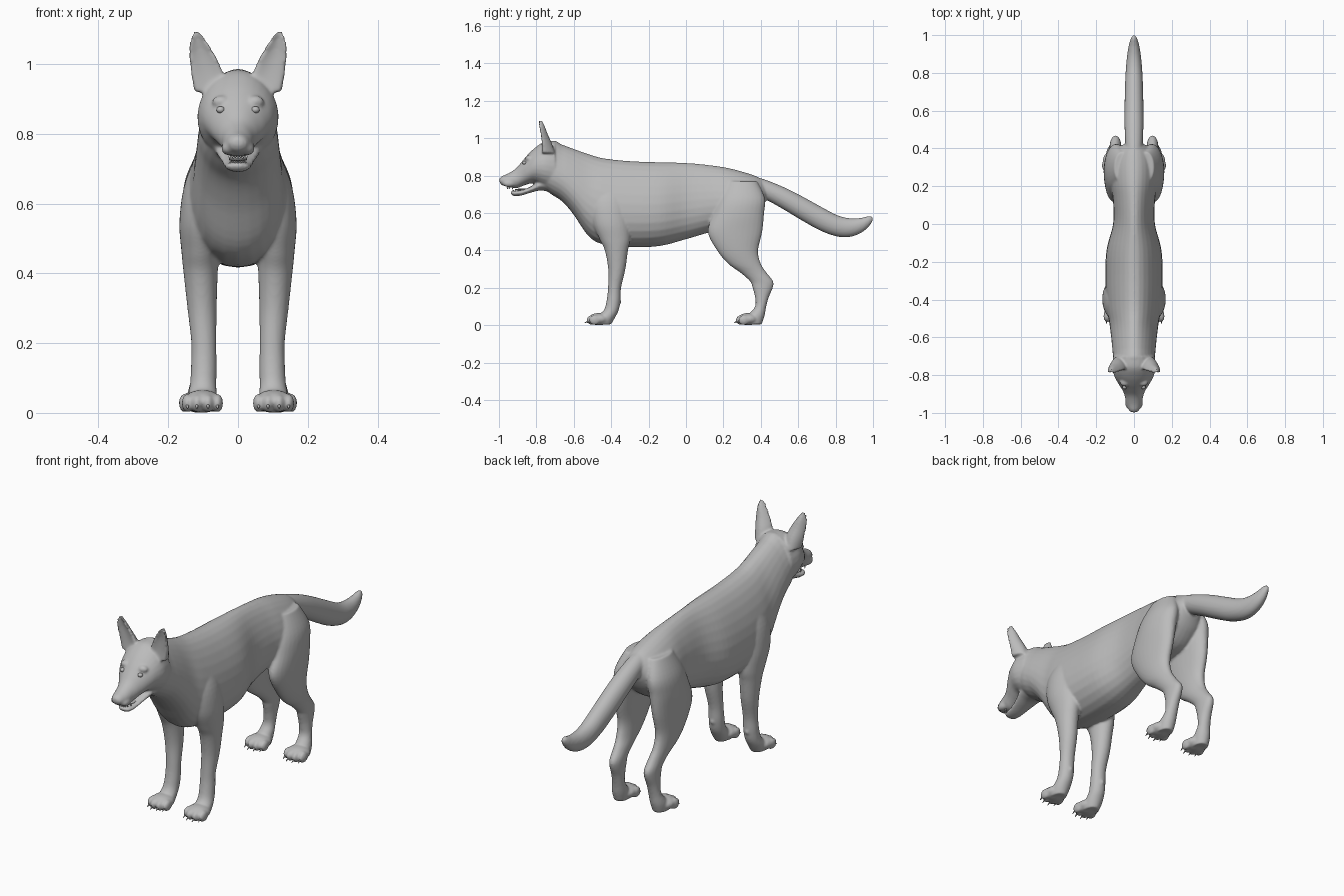
import bpy, bmesh, math
from mathutils import Matrix, Vector

cube = bpy.data.objects.get("Cube")
if cube:
    bpy.data.objects.remove(cube, do_unlink=True)

grey = bpy.data.materials.new("plain grey")
grey.use_nodes = True
grey.diffuse_color = (0.5, 0.5, 0.5, 1)
grey.node_tree.nodes["Principled BSDF"].inputs["Base Color"].default_value = (0.5, 0.5, 0.5, 1)


def spline(rows, steps=5):
    """Smoothly interpolate rows of section values."""
    out = []
    for i in range(len(rows) - 1):
        a, b, c, d = (rows[max(0, min(len(rows) - 1, i + k))] for k in (-1, 0, 1, 2))
        for s in range(steps):
            t = s / steps
            out.append([q + t / 2 * (r - p + t * (2 * p - 5 * q + 4 * r - w + t * (3 * q - p - 3 * r + w)))
                        for p, q, r, w in zip(a, b, c, d)])
    return out + [list(rows[-1])]


def skin_rings(bm, rings):
    loops = [[bm.verts.new(p) for p in ring] for ring in rings]
    n = len(loops[0])
    for lo, hi in zip(loops, loops[1:]):
        for i in range(n):
            bm.faces.new((lo[i], lo[(i + 1) % n], hi[(i + 1) % n], hi[i]))
    bm.faces.new(loops[0])
    bm.faces.new(loops[-1])


ANGLES = [(math.cos(math.tau * i / 28), math.sin(math.tau * i / 28)) for i in range(28)]


def loft_along(bm, rows, taper):
    """Rows are y, top, bottom, half width; sections narrow upward by taper."""
    skin_rings(bm, [[(c * w * (1 - taper * s), y, (t + b) / 2 + s * (t - b) / 2) for c, s in ANGLES]
                    for y, t, b, w in spline(rows)])


def loft_up(bm, rows, side, bend=0):
    """Rows are z, x, y, half width, half depth; bend cups the section forward."""
    skin_rings(bm, [[(side * (x + c * w), y + s * d - bend * c * c, z) for c, s in ANGLES]
                    for z, x, y, w, d in spline(rows)])


def blob(bm, centre, radii):
    m = Matrix.Translation(centre) @ Matrix.Diagonal((*radii, 1))
    bmesh.ops.create_uvsphere(bm, u_segments=20, v_segments=12, radius=1, matrix=m)


def spike(bm, centre, radius, length, pitch):
    m = Matrix.Translation(centre) @ Matrix.Rotation(math.radians(pitch), 4, "X")
    bmesh.ops.create_cone(bm, cap_ends=True, segments=10, radius1=radius, radius2=radius / 5,
                          depth=length, matrix=m)


def finish(bm, name):
    bmesh.ops.recalc_face_normals(bm, faces=bm.faces[:])
    for f in bm.faces:
        f.smooth = True
    mesh = bpy.data.meshes.new(name)
    bm.to_mesh(mesh)
    bm.free()
    mesh.materials.append(grey)
    ob = bpy.data.objects.new(name, mesh)
    bpy.context.collection.objects.link(ob)
    return ob


# Section tables
TORSO = [(-.8, .9, .76, .07), (-.72, .985, .7, .104), (-.66, .965, .66, .112), (-.6, .943, .59, .118),
         (-.52, .915, .475, .128), (-.44, .893, .432, .142), (-.3, .878, .417, .148),
         (-.14, .872, .424, .142), (0, .868, .46, .108), (.12, .857, .495, .108), (.22, .842, .52, .12),
         (.32, .816, .54, .12), (.39, .79, .6, .09), (.425, .76, .66, .05)]
HEAD = [(-.997, .785, .766, .014), (-.985, .797, .75, .028), (-.95, .812, .739, .041),
        (-.91, .838, .732, .049), (-.88, .872, .742, .061), (-.85, .908, .753, .08),
        (-.81, .947, .76, .102), (-.76, .98, .735, .116), (-.7, .985, .71, .11)]
JAW = [(-.938, .714, .704, .014), (-.92, .719, .691, .033), (-.88, .723, .694, .04),
       (-.83, .742, .709, .05), (-.78, .775, .721, .064), (-.74, .8, .715, .07)]
TAIL = [(.35, .8, .7, .04), (.42, .78, .675, .046), (.52, .74, .62, .05), (.62, .69, .56, .05),
        (.72, .635, .505, .048), (.81, .588, .474, .044), (.88, .572, .473, .038),
        (.94, .575, .496, .029), (.98, .585, .53, .018), (1, .578, .56, .006)]
FORELEG = [(.77, .06, -.4, .045, .07), (.66, .092, -.41, .06, .1), (.55, .105, -.4, .063, .1),
           (.46, .108, -.38, .054, .082), (.4, .107, -.372, .049, .062), (.3, .103, -.37, .042, .046),
           (.2, .098, -.382, .036, .035), (.13, .098, -.388, .037, .037), (.08, .1, -.4, .038, .04),
           (.04, .102, -.43, .042, .05), (.005, .102, -.45, .036, .05)]
HINDLEG = [(.77, .065, .3, .04, .08), (.68, .09, .3, .058, .122), (.6, .1, .283, .06, .135),
           (.5, .105, .262, .053, .146), (.4, .107, .276, .045, .11), (.33, .105, .312, .038, .088),
           (.28, .1, .362, .033, .07), (.235, .098, .404, .031, .062), (.2, .098, .41, .031, .054),
           (.15, .1, .406, .03, .037), (.1, .103, .399, .031, .03), (.05, .108, .375, .038, .045),
           (.005, .11, .36, .035, .045)]
EAR = [(.92, .085, -.735, .04, .035), (.97, .088, -.742, .046, .026), (1.02, .101, -.754, .039, .016),
       (1.055, .111, -.763, .029, .012), (1.075, .116, -.769, .02, .01), (1.092, .12, -.774, .009, .007)]
PAWS = [(.102, -.465), (.11, .333)]
TOES = [(-.043, .014), (-.016, 0), (.016, 0), (.043, .014)]

# Coat: torso, head, jaw, tail, legs and ears fused into one skin
coat = bmesh.new()
loft_along(coat, TORSO, .24)
loft_along(coat, HEAD, .08)
loft_along(coat, JAW, -.1)
loft_along(coat, TAIL, 0)
blob(coat, (0, -.978, .777), (.027, .02, .02))
for side in (1, -1):
    loft_up(coat, FORELEG, side)
    loft_up(coat, HINDLEG, side)
    loft_up(coat, EAR, side, bend=.02)
    blob(coat, (side * .048, -.838, .892), (.027, .022, .018))
    blob(coat, (side * .026, -.945, .758), (.022, .035, .02))
    blob(coat, (side * .098, -.36, .125), (.014, .014, .016))
    for x, y in PAWS:
        blob(coat, (side * x, y, .033), (.056, .058, .033))
        for dx, dy in TOES:
            blob(coat, (side * (x + dx), y + dy - .037, .028), (.0165, .03, .027))
body = finish(coat, "dog_body")
remesh = body.modifiers.new("fuse", "REMESH")
remesh.mode = "VOXEL"
remesh.voxel_size = .006
remesh.use_smooth_shade = True
relax = body.modifiers.new("relax", "SMOOTH")
relax.factor = .5
relax.iterations = 6

# Eyes
for side, name in ((1, "left_eye"), (-1, "right_eye")):
    bm = bmesh.new()
    blob(bm, (side * .05, -.863, .869), (.012, .012, .01))
    finish(bm, name)

# Claws
claws = bmesh.new()
for side in (1, -1):
    for x, y in PAWS:
        for dx, dy in TOES:
            spike(claws, (side * (x + dx), y + dy - .066, .018), .006, .026, 118)
finish(claws, "claws")

# Teeth along the upper and lower front of the mouth
teeth = bmesh.new()
for i in range(-3, 4):
    size = .014 if abs(i) == 3 else .009
    y = -.955 + .003 * i * i
    spike(teeth, (i * .008, y, .738 - size / 2), .004, size, 180)
    spike(teeth, (i * .007, y + .03, .718 + size / 3), .0035, size, 0)
finish(teeth, "teeth")

# Tongue
tongue = bmesh.new()
blob(tongue, (0, -.875, .726), (.026, .04, .005))
finish(tongue, "tongue")
